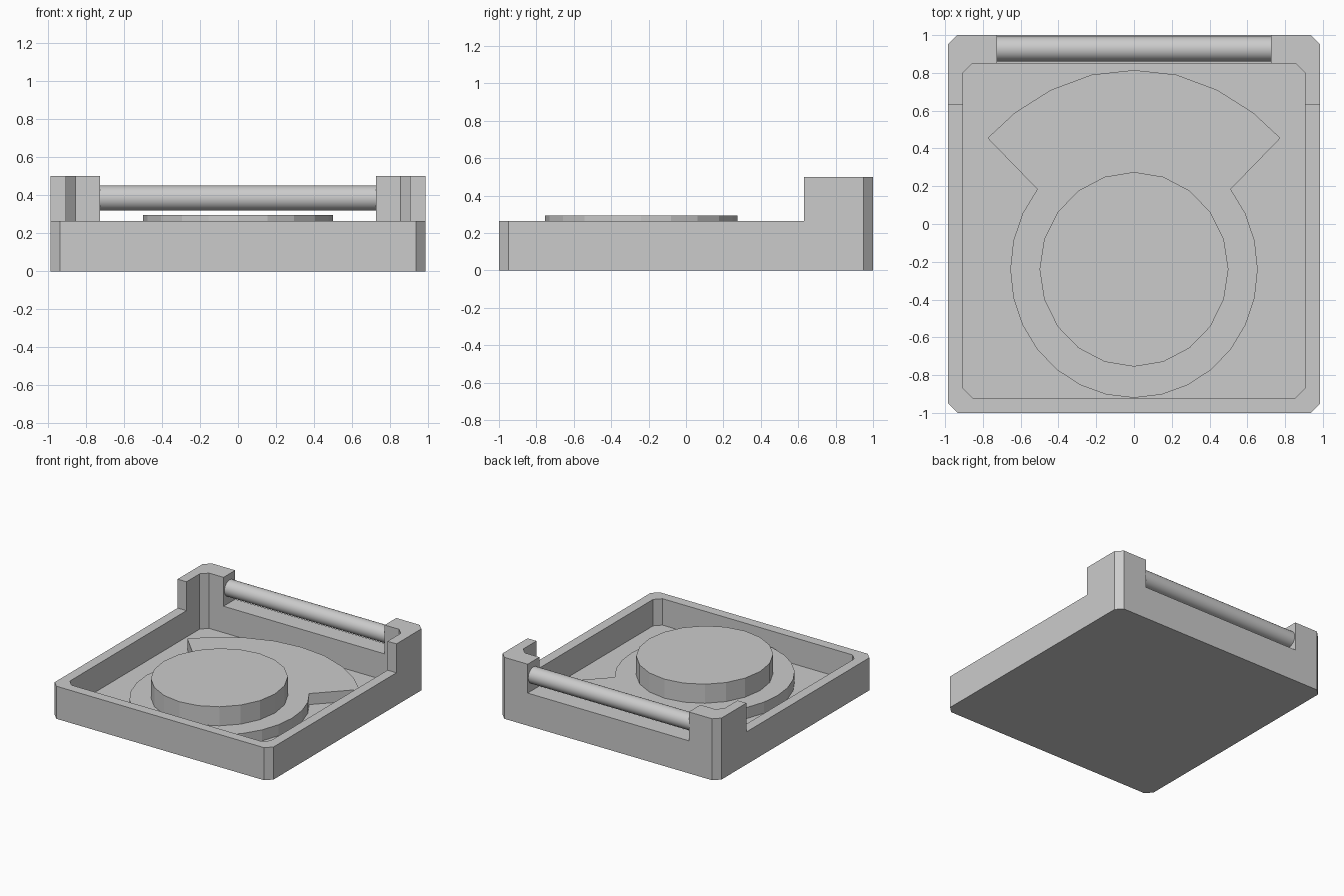
import bpy, bmesh
from math import sin, cos, pi, radians

if "Cube" in bpy.data.objects:
    bpy.data.objects.remove(bpy.data.objects["Cube"])


def prism(name, outline, z0, z1):
    """Extrude a flat outline (counter-clockwise) from z0 to z1."""
    bm = bmesh.new()
    base = bm.faces.new([bm.verts.new((x, y, z0)) for x, y in outline])
    top = bmesh.ops.extrude_face_region(bm, geom=[base], use_keep_orig=True)
    verts = [g for g in top["geom"] if isinstance(g, bmesh.types.BMVert)]
    bmesh.ops.translate(bm, verts=verts, vec=(0, 0, z1 - z0))
    bmesh.ops.recalc_face_normals(bm, faces=bm.faces)
    mesh = bpy.data.meshes.new(name)
    bm.to_mesh(mesh)
    bm.free()
    obj = bpy.data.objects.new(name, mesh)
    bpy.context.collection.objects.link(obj)
    return obj


def mirrored(right):
    """Complete a right-hand outline running from bottom to top."""
    return right + [(-x, y) for x, y in reversed(right) if x > 1e-6]


def chamfered(hx, y0, y1, c):
    return mirrored([(hx - c, y0), (hx, y0 + c), (hx, y1 - c), (hx - c, y1)])


def arc(rx, ry, cy, n, count):
    """First points of an n-sided ellipse, starting at its front."""
    return [(rx * sin(2 * pi * i / n), cy - ry * cos(2 * pi * i / n))
            for i in range(count)]


def cut(obj, cutter):
    mod = obj.modifiers.new("cut", 'BOOLEAN')
    mod.operation = 'DIFFERENCE'
    mod.solver = 'EXACT'
    mod.object = cutter
    cutter.hide_render = True
    bpy.context.view_layer.objects.active = obj
    bpy.ops.object.modifier_apply(modifier=mod.name)
    bpy.data.objects.remove(cutter)


# Tray: full-height block, hollowed, then lowered except at the rear corner posts
tray = prism("tray", chamfered(0.985, -1, 1, 0.05), 0, 0.5)
cut(tray, prism("hollow_cutter", chamfered(0.905, -0.92, 0.85, 0.05), 0.05, 0.7))
cut(tray, prism("rim_cutter", mirrored(
    [(1.1, -1.1), (1.1, 0.63), (0.725, 0.63), (0.725, 1.1)]), 0.265, 0.7))

# Keyhole-shaped raised plate: round front with a flared fan at the back
fan = [(0.775, 0.455), (0.63, 0.59), (0.44, 0.71), (0.225, 0.79), (0, 0.815)]
prism("floor_plate", mirrored(arc(0.655, 0.68, -0.24, 28, 11) + fan), 0.05, 0.14)

# Central round pad
prism("round_pad", arc(0.5, 0.515, -0.24, 20, 20), 0.14, 0.295)

# Hinge rod between the posts
bpy.ops.mesh.primitive_cylinder_add(vertices=32, radius=0.066, depth=1.45,
                                    location=(0, 0.927, 0.385),
                                    rotation=(0, radians(90), 0))
rod = bpy.context.object
rod.name = "hinge_rod"
bpy.ops.object.shade_smooth_by_angle(angle=radians(40))
